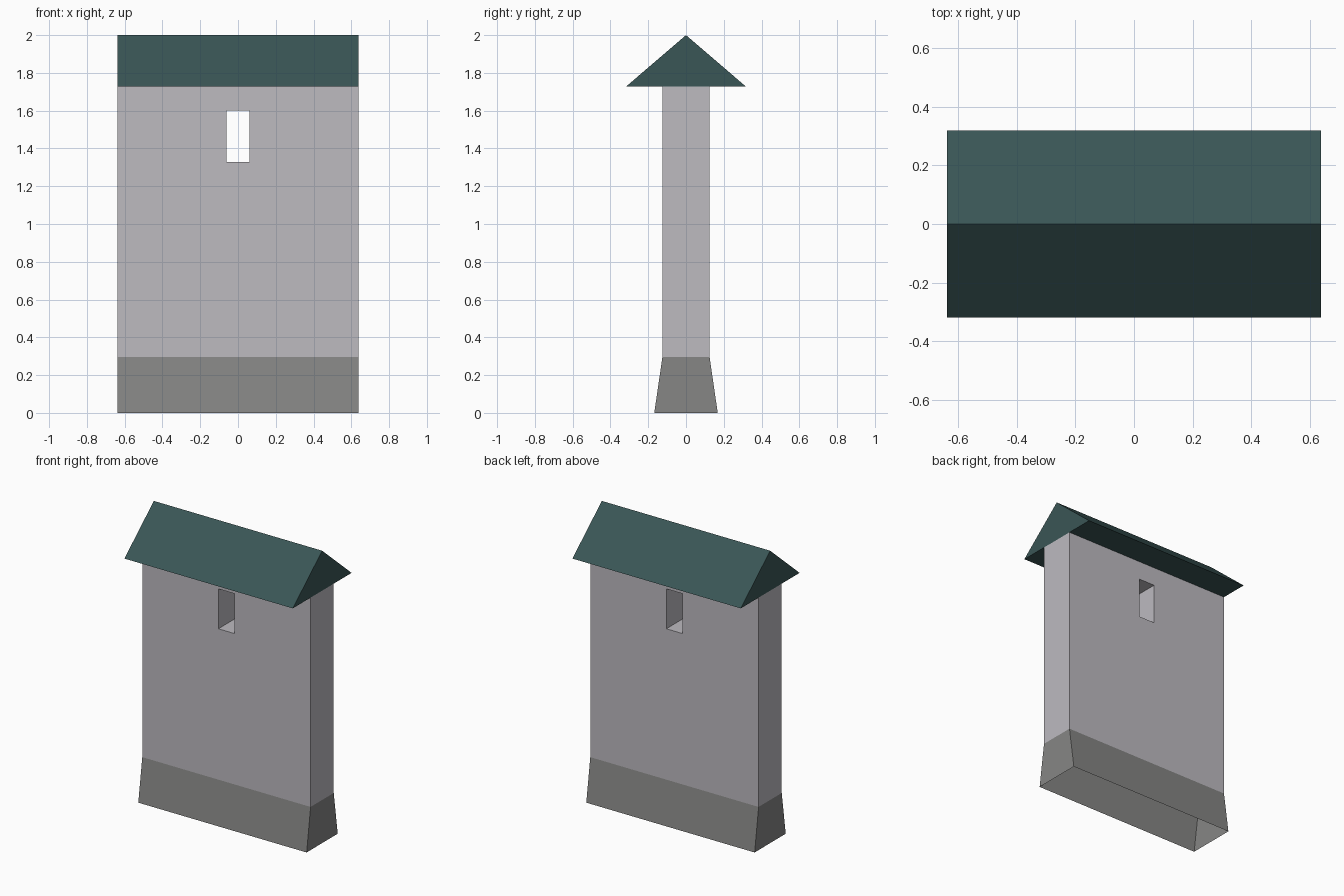
import bpy, bmesh

cube = bpy.data.objects.get("Cube")
if cube:
    bpy.data.objects.remove(cube, do_unlink=True)

HALF_W = 0.637     # half length shared by all parts
WALL_Y = 0.125     # half thickness of the wall
BASE_TOP = 0.295
EAVE = 1.727


def material(name, r, g, b):
    m = bpy.data.materials.new(name)
    m.use_nodes = True
    m.diffuse_color = (r, g, b, 1)
    bsdf = m.node_tree.nodes["Principled BSDF"]
    bsdf.inputs["Base Color"].default_value = (r, g, b, 1)
    bsdf.inputs["Roughness"].default_value = 0.9
    return m


def finish(name, bm, mat):
    bmesh.ops.recalc_face_normals(bm, faces=bm.faces)
    mesh = bpy.data.meshes.new(name)
    bm.to_mesh(mesh)
    bm.free()
    mesh.materials.append(mat)
    obj = bpy.data.objects.new(name, mesh)
    bpy.context.collection.objects.link(obj)
    return obj


def ring(bm, points):
    return [bm.verts.new(p) for p in points]


def bridge(bm, a, b, skip=()):
    """Quads between two closed loops of equal length."""
    n = len(a)
    for i in range(n):
        if i not in skip:
            j = (i + 1) % n
            bm.faces.new((a[i], a[j], b[j], b[i]))


def upright(half_x, low, high, y):
    return [(-half_x, y, low), (half_x, y, low), (half_x, y, high), (-half_x, y, high)]


def flat(half_y, z):
    return [(-HALF_W, -half_y, z), (HALF_W, -half_y, z), (HALF_W, half_y, z), (-HALF_W, half_y, z)]


stone = material("pale grey plaster", 0.51, 0.495, 0.53)
footing = material("dark grey stone", 0.238, 0.238, 0.232)
tiles = material("dark teal roof", 0.042, 0.093, 0.093)

# Wall: two framed faces joined by the ends and the window tunnel
bm = bmesh.new()
outer, inner = [], []
for y in (-WALL_Y, WALL_Y):
    outer.append(ring(bm, upright(HALF_W, BASE_TOP, EAVE, y)))
    inner.append(ring(bm, upright(0.061, 1.327, 1.6, y)))
    bridge(bm, outer[-1], inner[-1])
bridge(bm, outer[0], outer[1], skip=(0, 2))   # hidden top and bottom stay open
bridge(bm, inner[0], inner[1])
finish("wall", bm, stone)

# Base: flared skirt, open underneath
bm = bmesh.new()
bridge(bm, ring(bm, flat(0.168, 0)), ring(bm, flat(WALL_Y, BASE_TOP)))
finish("base", bm, footing)

# Roof: closed triangular prism
bm = bmesh.new()
gables = [ring(bm, [(x, -0.318, EAVE), (x, 0.318, EAVE), (x, 0, 2)]) for x in (-HALF_W, HALF_W)]
bridge(bm, *gables)
for gable in gables:
    bm.faces.new(gable)
finish("roof", bm, tiles)
